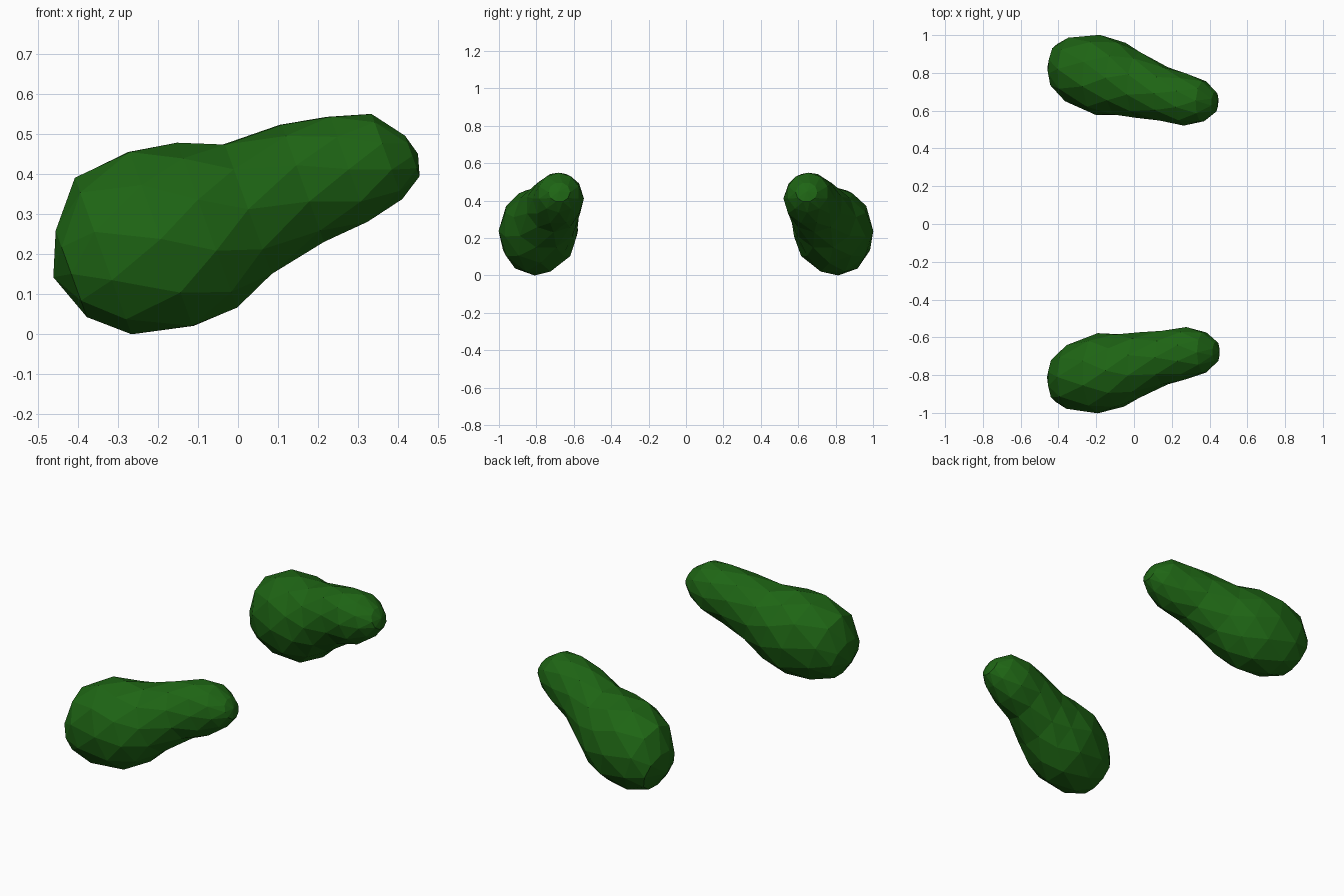
import bpy, bmesh, math
from mathutils import Matrix, Vector

if "Cube" in bpy.data.objects:
    bpy.data.objects.remove(bpy.data.objects["Cube"])

SIDES = 10
# Cross-sections along the tilted axis: (distance, low, high, outer y, inner y)
STATIONS = [
    (-0.34, 0.165, 0.40, -0.94, -0.70),
    (-0.25, 0.095, 0.50, -0.985, -0.635),
    (-0.10, 0.052, 0.525, -1.00, -0.58),
    (0.02, 0.068, 0.495, -0.975, -0.577),
    (0.13, 0.108, 0.46, -0.92, -0.575),
    (0.28, 0.147, 0.45, -0.855, -0.56),
    (0.40, 0.150, 0.435, -0.82, -0.547),
    (0.50, 0.180, 0.40, -0.79, -0.57),
    (0.56, 0.215, 0.325, -0.735, -0.62),
]
TIPS = ((-0.385, 0.29, -0.81), (0.575, 0.27, -0.68))
AX = Vector((0.94, 0, 0.34)).normalized()
UP = Vector((-AX.z, 0, AX.x))

green = bpy.data.materials.new("green")
green.diffuse_color = (0.013, 0.13, 0.007, 1)
green.use_nodes = True
green.node_tree.nodes["Principled BSDF"].inputs["Base Color"].default_value = green.diffuse_color


def place(t, s, y):
    return AX * t + UP * s + Vector((0, y, 0))


def club(name, mirror):
    bm = bmesh.new()
    rings = []
    # Staggered rings give the triangular facets
    for i, (t, lo, hi, ya, yb) in enumerate(STATIONS):
        ring = []
        for k in range(SIDES):
            a = 2 * math.pi * (k + 0.5 * (i % 2)) / SIDES
            s = (lo + hi) / 2 + 1.025 * (hi - lo) / 2 * math.sin(a)
            y = (ya + yb) / 2 + 1.01 * (yb - ya) / 2 * math.cos(a)
            ring.append(bm.verts.new(place(t, s, y)))
        rings.append(ring)
    for i in range(len(rings) - 1):
        a, b = rings[i], rings[i + 1]
        o = i % 2
        for k in range(SIDES):
            n = (k + 1) % SIDES
            if o == 0:
                bm.faces.new((a[k], a[n], b[k]))
                bm.faces.new((a[n], b[n], b[k]))
            else:
                bm.faces.new((a[k], b[n], b[k]))
                bm.faces.new((a[k], a[n], b[n]))
    # Rounded ends
    for ring, tip in ((rings[0], TIPS[0]), (rings[-1], TIPS[1])):
        v = bm.verts.new(place(*tip))
        for k in range(SIDES):
            bm.faces.new((ring[k], ring[(k + 1) % SIDES], v))
    # The rear one is mirrored and turned slightly inward
    if mirror:
        c = Vector((-0.2, 0.79, 0))
        m = (Matrix.Translation(c) @ Matrix.Rotation(math.radians(-3), 4, 'Z')
             @ Matrix.Translation(-c) @ Matrix.Scale(-1, 4, (0, 1, 0)))
        bmesh.ops.transform(bm, matrix=m, verts=bm.verts)
    zmin = min(v.co.z for v in bm.verts)
    bmesh.ops.translate(bm, vec=(0, 0, -zmin), verts=bm.verts)
    bmesh.ops.recalc_face_normals(bm, faces=bm.faces)
    me = bpy.data.meshes.new(name)
    bm.to_mesh(me)
    bm.free()
    me.materials.append(green)
    ob = bpy.data.objects.new(name, me)
    bpy.context.collection.objects.link(ob)


club("front_club", False)
club("rear_club", True)
